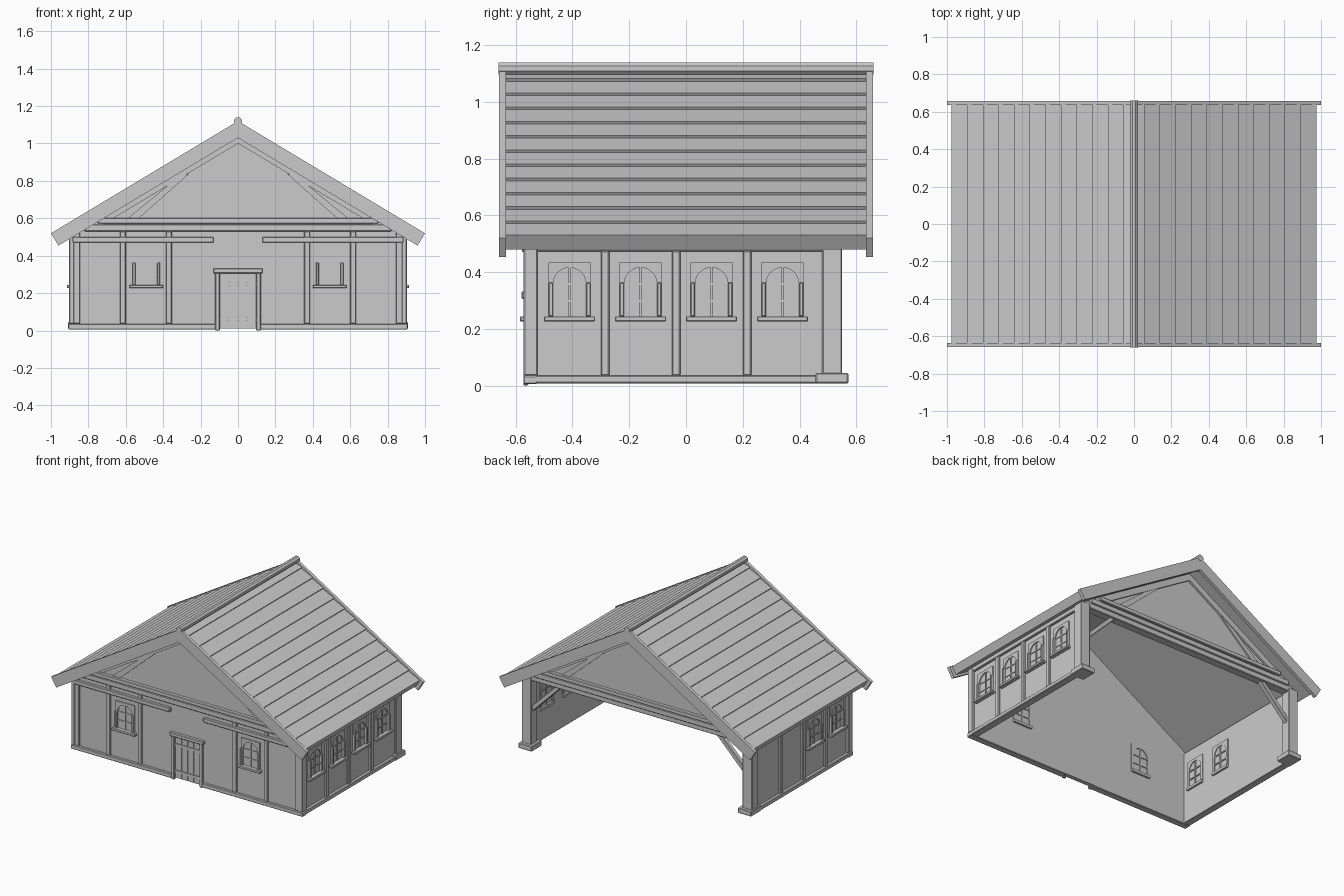
import bpy, bmesh, math
from mathutils import Matrix, Vector

cube = bpy.data.objects.get("Cube")
if cube:
    bpy.data.objects.remove(cube, do_unlink=True)

grey = bpy.data.materials.new("plain grey")
grey.use_nodes = True
grey.diffuse_color = (0.6, 0.6, 0.6, 1)
grey.node_tree.nodes["Principled BSDF"].inputs["Base Color"].default_value = (0.6, 0.6, 0.6, 1)

SIDES = (-1, 1)
WALL_X, FRONT_Y, BACK_Y = 0.885, -0.555, 0.55
THICK = 0.03


def finish(name, bm, bevel=0.0):
    bmesh.ops.recalc_face_normals(bm, faces=bm.faces)
    mesh = bpy.data.meshes.new(name)
    bm.to_mesh(mesh)
    bm.free()
    mesh.materials.append(grey)
    obj = bpy.data.objects.new(name, mesh)
    bpy.context.collection.objects.link(obj)
    if bevel:
        mod = obj.modifiers.new("soft edges", 'BEVEL')
        mod.width = bevel
        mod.segments = 1
        mod.limit_method = 'ANGLE'
    return obj


def add_prism(bm, points, y0, y1, matrix=None):
    """Extrude an x-z outline from depth y0 to y1."""
    face = bm.faces.new([bm.verts.new((x, y0, z)) for x, z in points])
    new = bmesh.ops.extrude_face_region(bm, geom=[face])["geom"]
    far = [v for v in new if isinstance(v, bmesh.types.BMVert)]
    bmesh.ops.translate(bm, verts=far, vec=(0, y1 - y0, 0))
    if matrix:
        bmesh.ops.transform(bm, matrix=matrix, verts=list(face.verts) + far)


def add_box(bm, x, y, z, matrix=None):
    """Box from three (low, high) ranges."""
    outline = [(x[0], z[0]), (x[1], z[0]), (x[1], z[1]), (x[0], z[1])]
    add_prism(bm, outline, y[0], y[1], matrix)


def mid(centre, width):
    return (centre - width / 2, centre + width / 2)


# Roof coordinates: s runs down the slope, h stands off it
ANGLE = math.atan(0.6)
RIDGE_Z = 1.12


def slope(s, h, side=1):
    return (side * (s * math.cos(ANGLE) + h * math.sin(ANGLE)),
            RIDGE_Z - s * math.sin(ANGLE) + h * math.cos(ANGLE))


def under(h):
    return RIDGE_Z + h / math.cos(ANGLE)


# Lapped plank roof, one stepped slab per side
EAVE, PITCH, SLAB = 1.14, 0.0975, -0.062
for side, label in zip(SIDES, ("right", "left")):
    outline = [(0, under(SLAB)), (0, under(-0.014))]
    for k in range(11, -1, -1):
        end = EAVE - k * PITCH
        start = max(end - PITCH, 0.02)
        outline += [slope(start, -0.015, side), slope(end, -0.004, side)]
    outline.append(slope(EAVE, SLAB, side))
    bm = bmesh.new()
    add_prism(bm, outline, -0.637, 0.637)
    finish(label + "_roof_planks", bm)

# Barge boards at both gable ends
for end, label in zip(SIDES, ("front", "back")):
    bm = bmesh.new()
    for side in SIDES:
        board = [(0, RIDGE_Z), slope(1.166, 0, side), slope(1.166, -0.077, side), (0, under(-0.077))]
        add_prism(bm, board, end * 0.635, end * 0.658)
    finish(label + "_barge_boards", bm)

# Ridge pole
bm = bmesh.new()
ring = [(0.023 * math.cos(math.pi * (i + 0.5) / 4), 1.117 + 0.023 * math.sin(math.pi * (i + 0.5) / 4))
        for i in range(8)]
add_prism(bm, ring, -0.66, 0.66)
finish("ridge_pole", bm)

# Front wall with gable, open back with only a gable panel, side walls
apex = under(SLAB)
eave_z = apex - 0.6 * WALL_X
bm = bmesh.new()
add_prism(bm, [(-WALL_X, 0.01), (WALL_X, 0.01), (WALL_X, eave_z), (0, apex), (-WALL_X, eave_z)],
          FRONT_Y, FRONT_Y + THICK)
finish("front_wall", bm)
bm = bmesh.new()
half = (apex - 0.54) / 0.6
add_prism(bm, [(-half, 0.54), (half, 0.54), (0, apex)], 0.51, 0.535)
finish("back_gable_panel", bm)
for side, label in zip(SIDES, ("right", "left")):
    bm = bmesh.new()
    add_box(bm, (side * WALL_X, side * (WALL_X - THICK)), (FRONT_Y, 0.5), (0.01, eave_z))
    finish(label + "_side_wall", bm)

# Gable rafters, diagonal struts and tie beams
for face, end, label in ((FRONT_Y, -1, "front"), (0.535, 1, "back")):
    bm = bmesh.new()
    for side in SIDES:
        add_prism(bm, [(0, apex), slope(0.95, SLAB, side), slope(0.95, -0.103, side), (0, 1.0)],
                  face, face + end * 0.015)
        add_prism(bm, [(side * x, z) for x, z in ((0.53, 0.6), (0.26, 0.84), (0.32, 0.82), (0.59, 0.6))],
                  face, face + end * 0.01)
    finish(label + "_gable_timbers", bm)
    bm = bmesh.new()
    add_box(bm, (-0.75, 0.75), (face, face + end * 0.028), (0.572, 0.602))
    add_box(bm, (-0.82, 0.82), (face, face + end * 0.02), (0.53, 0.568))
    finish(label + "_tie_beams", bm, 0.004)

# Front timber frame
bm = bmesh.new()
for side in SIDES:
    for x, w in ((0.615, 0.032), (0.37, 0.032), (0.862, 0.035)):
        add_box(bm, mid(side * x, w), (-0.57, FRONT_Y), (0.035, 0.53))
    add_box(bm, (side * 0.13, side * 0.885), (-0.578, FRONT_Y), (0.47, 0.5))
    add_box(bm, (side * 0.12, side * 0.907), (-0.573, FRONT_Y + THICK), (0.005, 0.035))
finish("front_frame", bm, 0.004)

# Side timber frames
bm = bmesh.new()
for side in SIDES:
    outer = (side * 0.9, side * 0.87)
    for y in (-0.285, -0.035, 0.215):
        add_box(bm, outer, mid(y, 0.03), (0.035, 0.475))
    add_box(bm, (side * 0.903, side * 0.875), (-0.572, -0.523), (0.035, 0.5))
    add_box(bm, (side * 0.906, side * 0.855), (-0.572, 0.5), (0.008, 0.036))
    add_box(bm, outer, (-0.56, 0.5), (0.472, 0.505))
finish("side_frames", bm, 0.004)

# Back corner posts on footing blocks, cross beam and knee braces
bm = bmesh.new()
for side in SIDES:
    add_box(bm, (side * 0.9, side * 0.825), (0.48, BACK_Y), (0.04, 0.52))
    add_box(bm, (side * 0.91, side * 0.805), (0.457, 0.572), (0.008, 0.045))
    brace = ((0.83, 0.27), (0.83, 0.315), (0.64, 0.505), (0.595, 0.505))
    add_prism(bm, [(side * x, z) for x, z in brace], 0.498, 0.532)
add_box(bm, (-0.86, 0.86), (0.485, 0.545), (0.495, 0.54))
finish("back_frame", bm, 0.004)

# Door: planks, cross bars, jambs and lintel
bm = bmesh.new()
for i in range(4):
    add_box(bm, mid((i - 1.5) * 0.048, 0.044), (-0.561, FRONT_Y), (0.015, 0.305))
for z in (0.06, 0.247):
    add_box(bm, (-0.095, 0.095), (-0.567, FRONT_Y), mid(z, 0.02))
finish("door", bm)
bm = bmesh.new()
for side in SIDES:
    add_box(bm, (side * 0.097, side * 0.122), (-0.573, FRONT_Y), (0, 0.31))
add_box(bm, (-0.132, 0.132), (-0.58, FRONT_Y), (0.306, 0.332))
finish("door_frame", bm, 0.004)


# Arched window, built facing local -y with its sill at z = 0
def window(name, place):
    back = THICK + 0.006
    radius, spring, w, h = 0.058, 0.12, 0.074, 0.195
    arch = [(radius * math.cos(math.pi * i / 12), spring + radius * math.sin(math.pi * i / 12))
            for i in range(13)]
    outline = [(-w, 0), (-w, h), (w, h), (w, 0), (radius, 0)] + arch + [(-radius, 0)]
    bm = bmesh.new()
    add_prism(bm, outline, -0.008, back, place)
    add_box(bm, mid(0, 0.008), (-0.006, back), (0, spring + radius), place)
    for z in (0.06, spring):
        add_box(bm, (-radius, radius), (-0.005, back), mid(z, 0.008), place)
    add_box(bm, (-w, w), (0, back + 0.008), (-0.012, 0.006), place)
    finish(name, bm)
    bm = bmesh.new()
    add_box(bm, (-0.09, 0.09), (-0.03, 0), (-0.012, 0.006), place)
    for side in SIDES:
        add_box(bm, mid(side * 0.066, 0.016), (-0.018, 0), (0.006, 0.125), place)
    finish(name + "_sill_and_jambs", bm, 0.003)


SILL_Z = 0.238
for side, label in zip(SIDES, ("right", "left")):
    window("front_window_" + label, Matrix.Translation((side * 0.49, FRONT_Y, SILL_Z)))
    # The right side has windows only in its two front bays
    bays = (-0.41, -0.16, 0.09, 0.34) if side > 0 else (-0.41, -0.16)
    for n, y in enumerate(bays, 1):
        turn = Matrix.Rotation(side * math.pi / 2, 4, 'Z')
        window(f"{label}_window_{n}", Matrix.Translation((side * WALL_X, y, SILL_Z)) @ turn)
